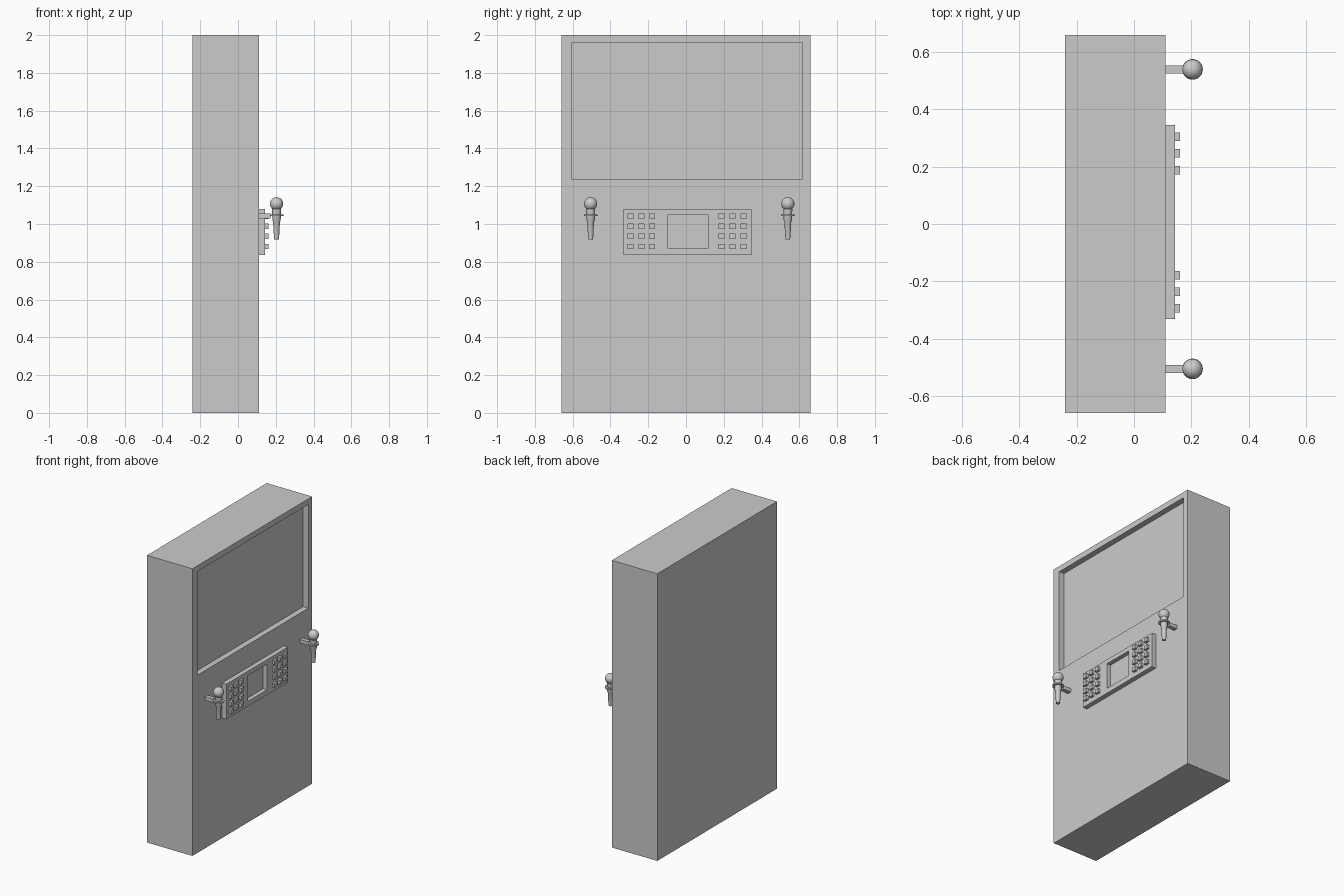
import bpy, bmesh, math
from mathutils import Vector

if "Cube" in bpy.data.objects:
    bpy.data.objects.remove(bpy.data.objects["Cube"])


def finish(name, bm):
    bmesh.ops.recalc_face_normals(bm, faces=bm.faces)
    mesh = bpy.data.meshes.new(name)
    bm.to_mesh(mesh)
    bm.free()
    ob = bpy.data.objects.new(name, mesh)
    bpy.context.collection.objects.link(ob)
    return ob


def add_box(bm, lo, hi):
    lo, hi = Vector(lo), Vector(hi)
    verts = bmesh.ops.create_cube(bm, size=1)["verts"]
    for v in verts:
        v.co = Vector((lo[i] + (v.co[i] + 0.5) * (hi[i] - lo[i]) for i in range(3)))
    return verts


def recessed_box(name, lo, hi, y_range, z_range, depth):
    """Box whose +x face has a rectangular pocket."""
    bm = bmesh.new()
    add_box(bm, lo, hi)
    bm.normal_update()
    face = max(bm.faces, key=lambda f: f.calc_center_median().x)
    mid = face.calc_center_median()
    bmesh.ops.inset_individual(bm, faces=[face], thickness=0.02)
    for v in face.verts:
        v.co.y = y_range[v.co.y > mid.y]
        v.co.z = z_range[v.co.z > mid.z]
    floor = bmesh.ops.extrude_discrete_faces(bm, faces=[face])["faces"][0]
    for v in floor.verts:
        v.co.x -= depth
    return finish(name, bm)


def lathe(name, profile, location, segments=24):
    """Revolve (radius, z) points around a vertical axis."""
    bm = bmesh.new()
    verts = [bm.verts.new((r, 0, z)) for r, z in profile]
    edges = [bm.edges.new(pair) for pair in zip(verts, verts[1:])]
    bmesh.ops.spin(bm, geom=verts + edges, cent=(0, 0, 0), axis=(0, 0, 1),
                   angle=math.tau, steps=segments)
    bmesh.ops.remove_doubles(bm, verts=bm.verts, dist=0.0001)
    ob = finish(name, bm)
    ob.location = location
    bpy.ops.object.select_all(action='DESELECT')
    ob.select_set(True)
    bpy.context.view_layer.objects.active = ob
    bpy.ops.object.shade_smooth_by_angle(angle=math.radians(35))
    return ob


FRONT = 0.11    # x of the cabinet's working face
PANEL = 0.143   # x of the control panel's face

# Cabinet with the large sunken screen
recessed_box("cabinet", (-0.24, -0.659, 0), (FRONT, 0.659, 2),
             (-0.605, 0.618), (1.238, 1.96), 0.04)

# Control panel with the small sunken display
recessed_box("control_panel", (FRONT, -0.332, 0.835), (PANEL, 0.346, 1.08),
             (-0.096, 0.116), (0.87, 1.05), 0.03)

# Two keypads of 3 x 4 square buttons
for side, start in (("left", -0.294), ("right", 0.188)):
    bm = bmesh.new()
    for col in range(3):
        for row in range(4):
            y, z = start + col * 0.058, 0.881 + row * 0.0535
            add_box(bm, (PANEL - 0.002, y - 0.015, z - 0.014),
                    (0.161, y + 0.015, z + 0.014))
    finish(side + "_keypad", bm)

# Microphones in their wall holders
MIC_X = 0.204
for side, y in (("left", -0.505), ("right", 0.539)):
    bm = bmesh.new()
    add_box(bm, (FRONT, y - 0.014, 1.03), (0.172, y + 0.014, 1.056))
    finish(side + "_holder_arm", bm)
    lathe(side + "_holder_ring",
          [(0.018, 1.042), (0.036, 1.042), (0.036, 1.051), (0.018, 1.051), (0.018, 1.042)],
          (MIC_X, y, 0))
    lathe(side + "_microphone_handle",
          [(0, 0.918), (0.012, 0.918), (0.014, 0.935), (0.018, 1.01),
           (0.022, 1.02), (0.024, 1.08), (0, 1.08)], (MIC_X, y, 0))
    ball = [(0.035 * math.sin(math.pi * i / 14), -0.035 * math.cos(math.pi * i / 14))
            for i in range(15)]
    lathe(side + "_microphone_head", ball, (MIC_X, y, 1.107))
